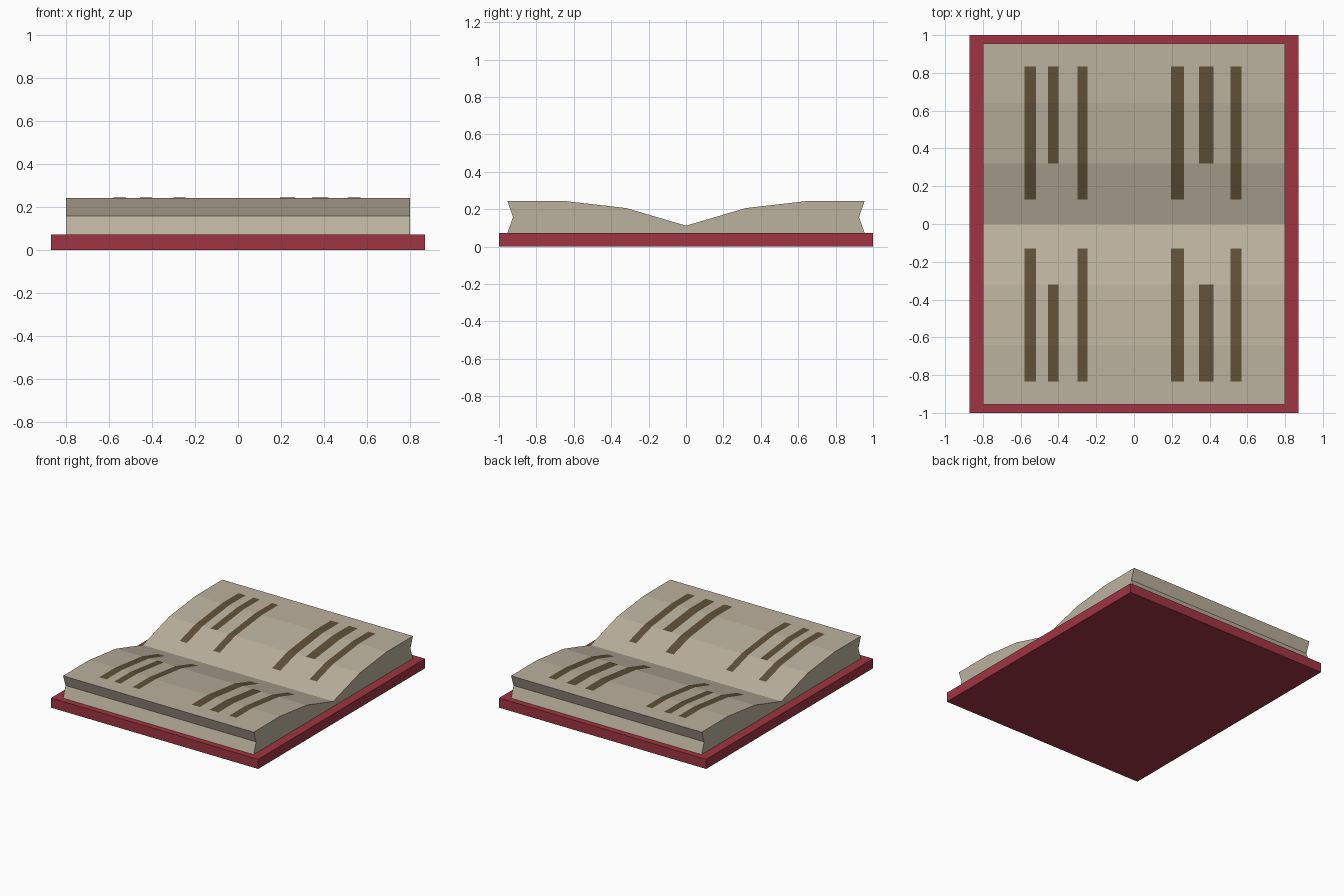
import bpy
import bmesh

if "Cube" in bpy.data.objects:
    bpy.data.objects.remove(bpy.data.objects["Cube"])


def material(name, rgb):
    m = bpy.data.materials.new(name)
    m.diffuse_color = (*rgb, 1)
    m.use_nodes = True
    m.node_tree.nodes["Principled BSDF"].inputs["Base Color"].default_value = m.diffuse_color
    return m


def make_object(name, bm, mat):
    bmesh.ops.recalc_face_normals(bm, faces=bm.faces)
    mesh = bpy.data.meshes.new(name)
    bm.to_mesh(mesh)
    bm.free()
    mesh.materials.append(mat)
    obj = bpy.data.objects.new(name, mesh)
    bpy.context.collection.objects.link(obj)
    return obj


red = material("cover_red", (0.35, 0.035, 0.055))
cream = material("page_cream", (0.50, 0.44, 0.34))
brown = material("ink_brown", (0.115, 0.08, 0.04))

# Flat cover board
bm = bmesh.new()
bmesh.ops.create_cube(bm, size=1)
for v in bm.verts:
    v.co = (v.co.x * 1.74, v.co.y * 2, (v.co.z + 0.5) * 0.073)
make_object("cover", bm, red)

# Page block: half profile (y, z) from gutter to outer edge, mirrored and extruded along x
top = [(0, 0.112), (0.32, 0.206), (0.64, 0.243), (0.955, 0.243)]
half = top + [(0.925, 0.158), (0.955, 0.073)]
profile = half + [(-y, z) for y, z in reversed(half[1:])]
bm = bmesh.new()
face = bm.faces.new([bm.verts.new((-0.8, y, z)) for y, z in profile])
ext = bmesh.ops.extrude_face_region(bm, geom=[face], use_keep_orig=True)
moved = [g for g in ext["geom"] if isinstance(g, bmesh.types.BMVert)]
bmesh.ops.translate(bm, verts=moved, vec=(1.6, 0, 0))
make_object("pages", bm, cream)


def page_height(y):
    for (y0, z0), (y1, z1) in zip(top, top[1:]):
        if y <= y1:
            return z0 + (z1 - z0) * (y - y0) / (y1 - y0)


# Text lines: thin strips that follow the page curve, (x min, x max, inner y)
lines = [(-0.58, -0.52, 0.13), (-0.455, -0.40, 0.32), (-0.30, -0.245, 0.13),
         (0.195, 0.265, 0.13), (0.345, 0.42, 0.32), (0.51, 0.57, 0.13)]
for side, label in ((-1, "front"), (1, "back")):
    bm = bmesh.new()
    for x0, x1, inner in lines:
        ys = sorted({inner, 0.32, 0.64, 0.835})
        rows = [[bm.verts.new((x, side * y, page_height(y) + 0.002)) for x in (x0, x1)]
                for y in ys]
        for a, b in zip(rows, rows[1:]):
            quad = [a[0], a[1], b[1], b[0]]
            bm.faces.new(quad if side > 0 else quad[::-1])
    obj = make_object(label + "_page_lines", bm, brown)
    # Keep every strip facing up
    for p in obj.data.polygons:
        if p.normal.z < 0:
            p.flip()
